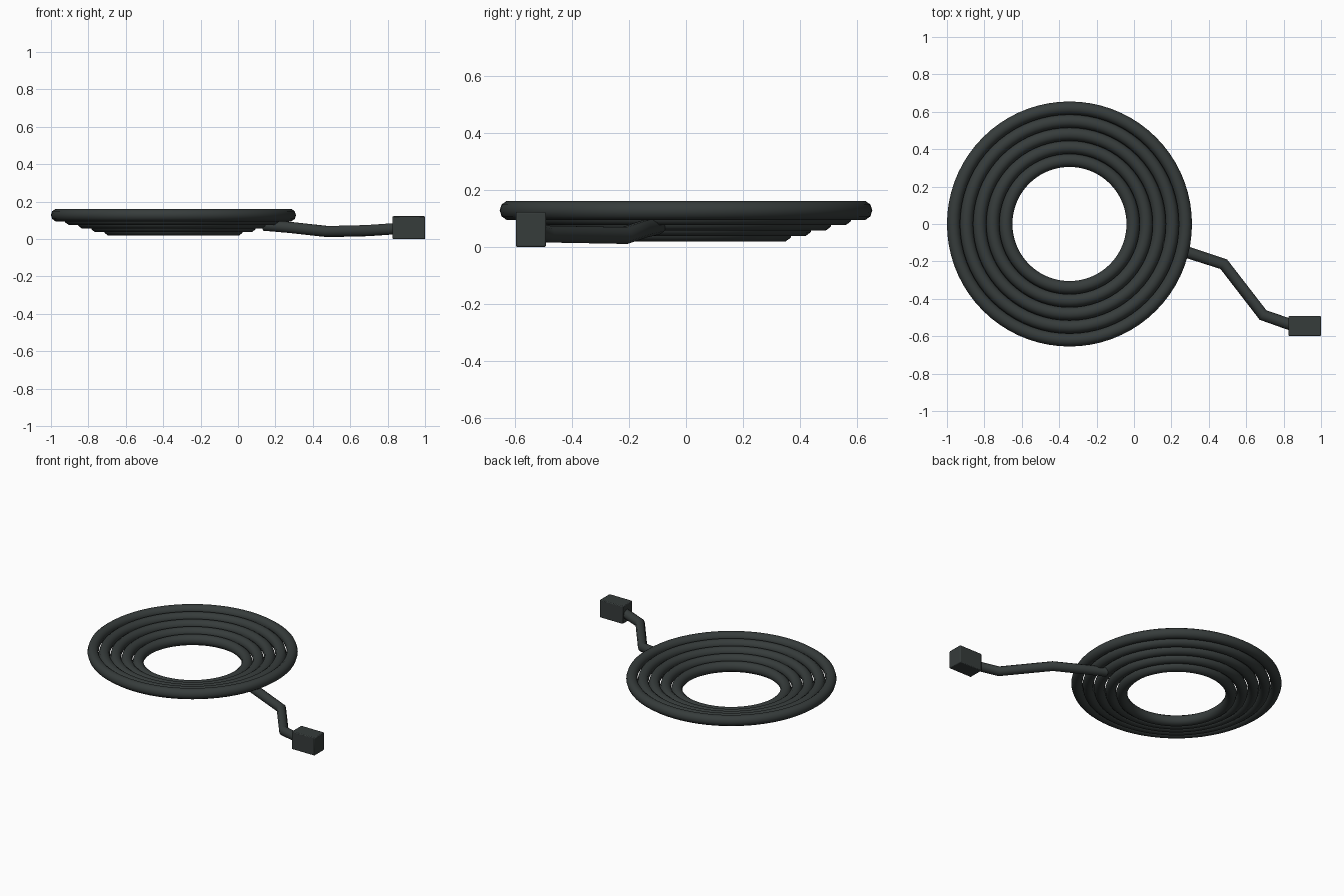
import bpy
import math

# Remove the default cube
cube = bpy.data.objects.get("Cube")
if cube:
    bpy.data.objects.remove(cube, do_unlink=True)

# Single dark rubber colour
rubber = bpy.data.materials.new("dark_rubber")
rubber.use_nodes = True
colour = (0.037, 0.045, 0.044, 1.0)
rubber.diffuse_color = colour
bsdf = rubber.node_tree.nodes["Principled BSDF"]
bsdf.inputs["Base Color"].default_value = colour
bsdf.inputs["Roughness"].default_value = 0.7

COIL_X = -0.345
PITCH = 0.07
TUBE = 0.035


def finish(obj, name, angle):
    """Name the part, colour it and shade it."""
    obj.name = name
    obj.data.materials.append(rubber)
    bpy.ops.object.select_all(action='DESELECT')
    obj.select_set(True)
    bpy.context.view_layer.objects.active = obj
    bpy.ops.object.shade_smooth_by_angle(angle=math.radians(angle))


# Stacked coil loops, rising from the inner loop to the outer one
for i in range(5):
    bpy.ops.mesh.primitive_torus_add(
        location=(COIL_X, 0, 0.053 + 0.0188 * i),
        major_radius=0.34 + PITCH * i, minor_radius=TUBE,
        major_segments=72, minor_segments=10)
    finish(bpy.context.object, f"coil_loop_{i + 1}", 50)

# Loose cable end leaving from under the coil
path = [(0.14, -0.1, 0.074), (0.28, -0.15, 0.062), (0.48, -0.215, 0.04),
        (0.69, -0.487, 0.045), (0.88, -0.553, 0.058)]
curve = bpy.data.curves.new("cable_tail", 'CURVE')
curve.dimensions = '3D'
curve.bevel_depth = 0.031
curve.bevel_resolution = 3
curve.use_fill_caps = True
spline = curve.splines.new('POLY')
spline.points.add(len(path) - 1)
for point, co in zip(spline.points, path):
    point.co = (*co, 1)
tail = bpy.data.objects.new("cable_tail", curve)
bpy.context.collection.objects.link(tail)
bpy.ops.object.select_all(action='DESELECT')
tail.select_set(True)
bpy.context.view_layer.objects.active = tail
bpy.ops.object.convert(target='MESH')
finish(bpy.context.object, "cable_tail", 50)

# Connector block with slightly softened edges
bpy.ops.mesh.primitive_cube_add(size=1, location=(0.913, -0.545, 0.061))
plug = bpy.context.object
plug.scale = (0.174, 0.106, 0.122)
bpy.ops.object.transform_apply(location=False, rotation=False, scale=True)
bevel = plug.modifiers.new("soft_edges", 'BEVEL')
bevel.width = 0.005
bevel.segments = 2
finish(plug, "connector_block", 30)
